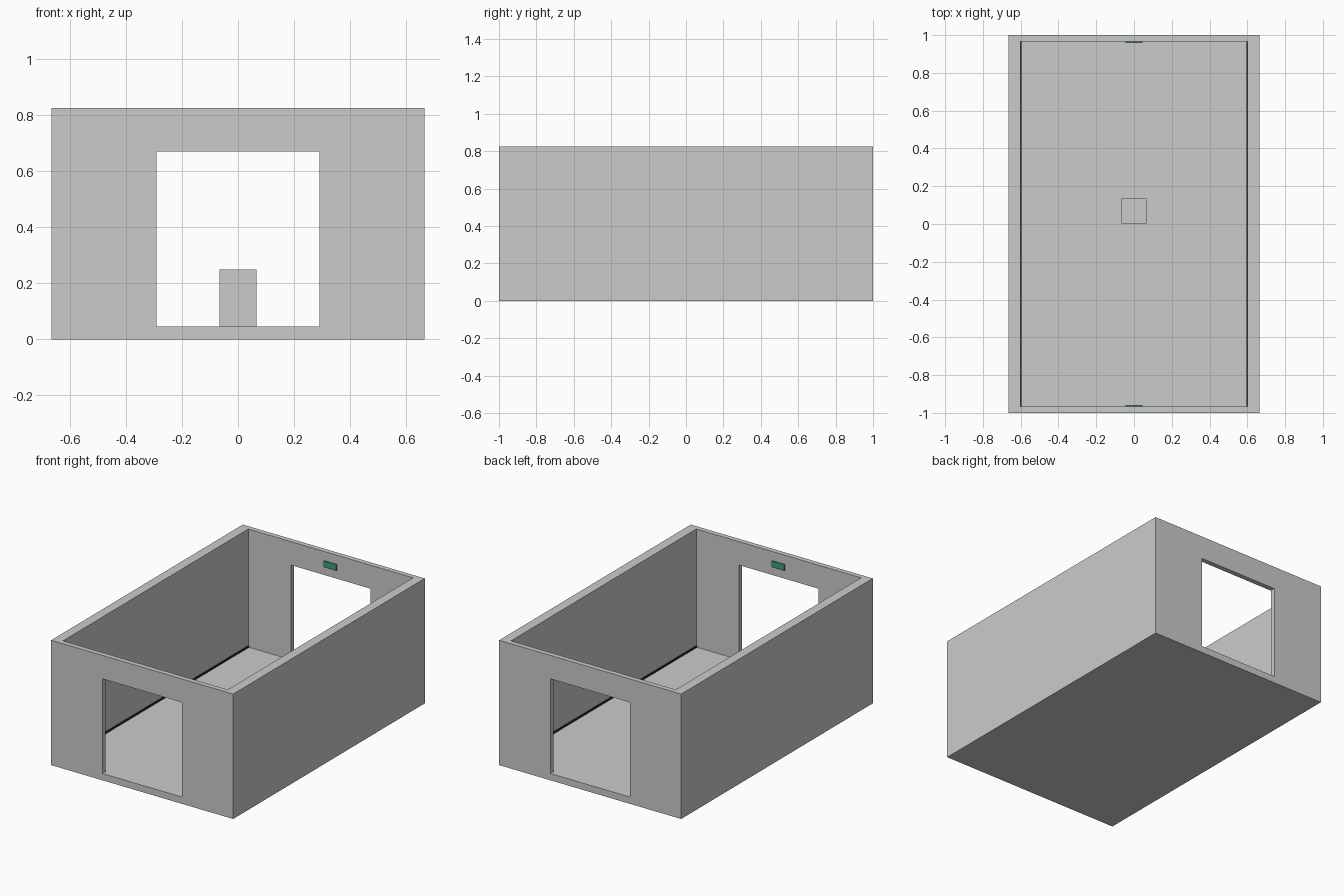
import bpy

if "Cube" in bpy.data.objects:
    bpy.data.objects.remove(bpy.data.objects["Cube"])

FLOOR, TOP = 0.045, 0.825
OUT_X, IN_X = 0.665, 0.602
OUT_Y, IN_Y = 1.0, 0.967


def box(name, x, y, z, color=None):
    """Axis-aligned box from (min, max) ranges."""
    bpy.ops.mesh.primitive_cube_add(
        size=1, location=[(r[0] + r[1]) / 2 for r in (x, y, z)])
    ob = bpy.context.object
    ob.name = name
    ob.scale = [r[1] - r[0] for r in (x, y, z)]
    bpy.ops.object.transform_apply(location=True, rotation=False, scale=True)
    if color:
        mat = bpy.data.materials.new(name + "_paint")
        mat.diffuse_color = color
        mat.use_nodes = True
        mat.node_tree.nodes["Principled BSDF"].inputs["Base Color"].default_value = mat.diffuse_color
        ob.data.materials.append(mat)
    return ob


def cut(target, cutter):
    mod = target.modifiers.new("cut", 'BOOLEAN')
    mod.operation = 'DIFFERENCE'
    mod.solver = 'EXACT'
    mod.object = cutter
    bpy.context.view_layer.objects.active = target
    bpy.ops.object.modifier_apply(modifier=mod.name)
    bpy.data.objects.remove(cutter)


# Room shell: hollowed block, open at the top
room = box("room_shell", (-OUT_X, OUT_X), (-OUT_Y, OUT_Y), (0, TOP))
cut(room, box("hollow", (-IN_X, IN_X), (-IN_Y, IN_Y), (FLOOR, 1)))

# Doorways through the front and back walls
cut(room, box("doorways", (-0.29, 0.29), (-1.2, 1.2), (FLOOR, 0.67)))

# Pedestal in the middle of the floor
box("pedestal", (-0.066, 0.066), (0.003, 0.135), (FLOOR, 0.248))

# Dark skirting along the side walls, green sign above each doorway
for s, side, end in ((-1, "left", "front"), (1, "right", "back")):
    box("skirting_" + side, sorted((s * 0.596, s * IN_X)), (-IN_Y, IN_Y),
        (FLOOR, 0.056), (0.02, 0.02, 0.02, 1))
    box("door_sign_" + end, (-0.046, 0.046), sorted((s * 0.959, s * IN_Y)),
        (0.725, 0.765), (0.05, 0.35, 0.18, 1))
